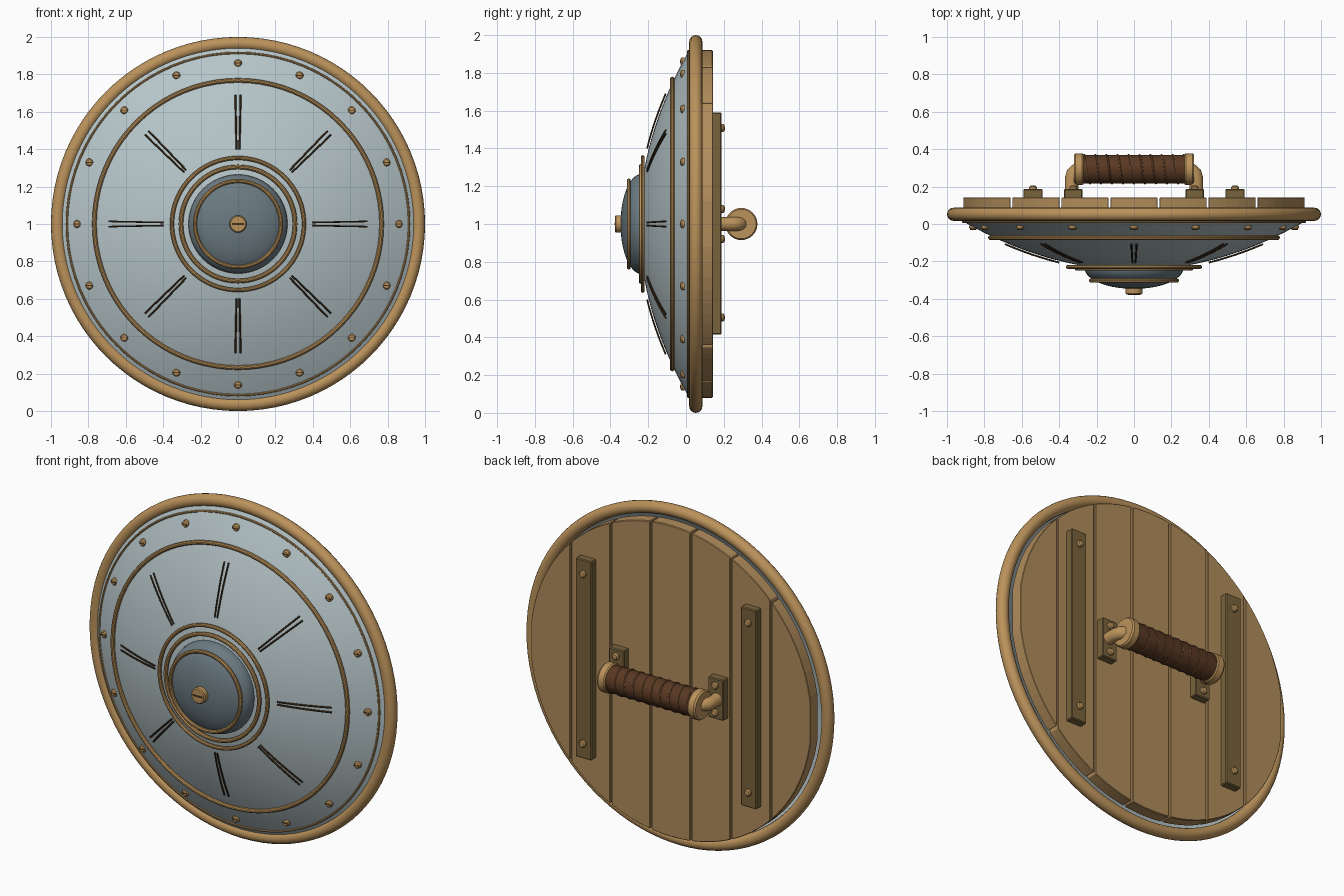
import bpy, bmesh, math
from mathutils import Vector, Matrix

if "Cube" in bpy.data.objects:
    bpy.data.objects.remove(bpy.data.objects["Cube"])

C = Vector((0, 0, 1))          # shield centre


def mat(name, r, g, b):
    m = bpy.data.materials.new(name)
    m.diffuse_color = (r, g, b, 1)
    m.use_nodes = True
    m.node_tree.nodes["Principled BSDF"].inputs["Base Color"].default_value = m.diffuse_color
    return m


BRONZE = mat("bronze", 0.50, 0.29, 0.105)
STEEL = mat("pale_steel", 0.47, 0.56, 0.58)
DARK_STEEL = mat("dark_steel", 0.145, 0.195, 0.22)
WOOD = mat("plank_wood", 0.44, 0.265, 0.105)
BATTEN = mat("batten_wood", 0.19, 0.125, 0.045)
LEATHER = mat("leather", 0.10, 0.04, 0.016)
CORD = mat("leather_cord", 0.19, 0.085, 0.035)
DARK = mat("groove_brown", 0.06, 0.033, 0.012)


def add(name, mesh, m, smooth=True, bevel=0):
    ob = bpy.data.objects.new(name, mesh)
    bpy.context.collection.objects.link(ob)
    mesh.materials.clear()
    mesh.materials.append(m)
    if bevel:
        b = ob.modifiers.new("bevel", 'BEVEL')
        b.width, b.segments = bevel, 1
    if smooth:
        bpy.ops.object.select_all(action='DESELECT')
        ob.select_set(True)
        bpy.context.view_layer.objects.active = ob
        bpy.ops.object.shade_smooth_by_angle(angle=math.radians(32))
    return ob


def from_bm(name, bm, m, **kw):
    bmesh.ops.recalc_face_normals(bm, faces=bm.faces[:])
    me = bpy.data.meshes.new(name)
    bm.to_mesh(me)
    bm.free()
    return add(name, me, m, **kw)


def lathe(name, profile, m, seg=64, axis='Y', at=C, closed=False):
    """Revolve (radius, position along axis) points."""
    bm = bmesh.new()
    if axis == 'Y':
        vs = [bm.verts.new((r, p, 0)) for r, p in profile]
        ax = (0, 1, 0)
    else:
        vs = [bm.verts.new((p, 0, r)) for r, p in profile]
        ax = (1, 0, 0)
    es = [bm.edges.new(e) for e in zip(vs, vs[1:])]
    if closed:
        es.append(bm.edges.new((vs[-1], vs[0])))
    bmesh.ops.spin(bm, geom=vs + es, cent=(0, 0, 0), axis=ax,
                   angle=2 * math.pi, steps=seg, use_duplicate=False)
    bmesh.ops.remove_doubles(bm, verts=bm.verts[:], dist=1e-5)
    bmesh.ops.translate(bm, verts=bm.verts[:], vec=at)
    return from_bm(name, bm, m)


def ring(name, major, minor, y, m, seg=80, sides=10):
    pts = [(major + minor * math.cos(2 * math.pi * i / sides),
            y + minor * math.sin(2 * math.pi * i / sides)) for i in range(sides)]
    return lathe(name, pts, m, seg, closed=True)


def box(name, lo, hi, m, bevel=0):
    bm = bmesh.new()
    lo, hi = Vector(lo), Vector(hi)
    bmesh.ops.create_cube(bm, size=1, matrix=Matrix.Translation((lo + hi) / 2)
                          @ Matrix.Diagonal((*(hi - lo), 1)))
    return from_bm(name, bm, m, smooth=False, bevel=bevel)


def tube(name, pts, rad, m, res=2):
    cu = bpy.data.curves.new(name, 'CURVE')
    cu.dimensions = '3D'
    cu.bevel_depth, cu.bevel_resolution, cu.use_fill_caps = rad, res, True
    sp = cu.splines.new('POLY')
    sp.points.add(len(pts) - 1)
    for p, q in zip(sp.points, pts):
        p.co = (*q, 1)
    tmp = bpy.data.objects.new(name + "_curve", cu)
    bpy.context.collection.objects.link(tmp)
    dg = bpy.context.evaluated_depsgraph_get()
    me = bpy.data.meshes.new_from_object(tmp.evaluated_get(dg))
    bpy.data.objects.remove(tmp)
    return add(name, me, m)


def rivet(name, x, y, z, side):
    """Flattened round head; side -1 faces front, +1 faces back."""
    lathe(name, [(0, -0.012 * side), (0.021, -0.012 * side), (0.021, 0.002 * side),
                 (0.015, 0.009 * side), (0, 0.012 * side)], BRONZE, 16, at=(x, y, z))


def face_y(r):                 # curve of the shield face
    return -0.247 + 0.312 * r * r


# Domed steel face
front = [(r / 20, face_y(r / 20)) for r in range(0, 20)]
back = [(r, y + 0.018) for r, y in reversed(front)]
lathe("shield_face", front + back, STEEL, 64)

# Rim and decorative rings
ring("rim", 0.965, 0.035, 0.052, BRONZE, 96, 16)
ring("outer_thin_ring", 0.915, 0.006, face_y(0.915) - 0.002, BRONZE)
ring("middle_ring", 0.768, 0.012, -0.073, BRONZE)
ring("inner_ring_large", 0.353, 0.011, -0.229, BRONZE)
ring("inner_ring_small", 0.305, 0.012, -0.238, BRONZE)

# Central boss with its ring and stud
boss = [(0.265, -0.21)] + [(0.265 * math.cos(t * math.pi / 20),
        -0.235 - 0.112 * math.sin(t * math.pi / 20)) for t in range(10)] + [(0, -0.347)]
lathe("boss", boss, DARK_STEEL, 48)
ring("boss_ring", 0.230, 0.011, -0.303, BRONZE, 64)
lathe("boss_stud", [(0, -0.30), (0.046, -0.30), (0.046, -0.371), (0.040, -0.377),
                    (0, -0.377)], BRONZE, 24)
box("boss_stud_slot", (-0.032, -0.379, 0.995), (0.032, -0.375, 1.005), DARK)

# Rivets with slots around the face
for i in range(16):
    a = i * math.pi / 8
    x, z = 0.86 * math.cos(a), 1 + 0.86 * math.sin(a)
    rivet(f"face_rivet_{i}", x, -0.02, z, -1)
    box(f"face_rivet_slot_{i}", (x - 0.017, -0.0325, z - 0.0025),
        (x + 0.017, -0.029, z + 0.0025), DARK)

# Paired radial strips
for i in range(8):
    a = i * math.pi / 4
    u = Vector((math.cos(a), 0, math.sin(a)))
    v = Vector((-math.sin(a), 0, math.cos(a)))
    for s in (-1, 1):
        pts = []
        for k in range(7):
            r = 0.40 + 0.29 * k / 6
            pts.append(C + u * r + v * s * (0.008 + 0.006 * k / 6)
                       + Vector((0, face_y(r) - 0.009, 0)))
        tube(f"radial_strip_{i}_{'a' if s < 0 else 'b'}", pts, 0.005, DARK, 1)

# Back planks, clipped to a circle
R, W, GAP = 0.92, 0.262, 0.005
for i in range(7):
    x0, x1 = max((i - 3.5) * W + GAP, -R + 0.001), min((i - 2.5) * W - GAP, R - 0.001)
    xs = [x0 + (x1 - x0) * (1 - math.cos(math.pi * k / 12)) / 2 for k in range(13)]
    top = [(x, math.sqrt(R * R - x * x)) for x in xs]
    outline = top + [(x, -z) for x, z in reversed(top)]
    bm = bmesh.new()
    f = bm.faces.new([bm.verts.new((x, 0.07, 1 + z)) for x, z in outline])
    ex = bmesh.ops.extrude_face_region(bm, geom=[f])
    bmesh.ops.translate(bm, vec=(0, 0.072, 0),
                        verts=[g for g in ex['geom'] if isinstance(g, bmesh.types.BMVert)])
    from_bm(f"plank_{i}", bm, WOOD, smooth=False, bevel=0.004)

for s, side in ((-1, "left"), (1, "right")):
    # Vertical battens
    x = 0.54 * s
    box(f"batten_{side}", (x - 0.052, 0.138, 0.415), (x + 0.052, 0.188, 1.59), BATTEN, 0.005)
    for z in (0.505, 1.508):
        rivet(f"batten_rivet_{side}_{z}", x, 0.195, z, 1)
    # Handle mounts and bent posts
    x = 0.325 * s
    box(f"handle_plate_{side}", (x - 0.05, 0.138, 0.88), (x + 0.05, 0.188, 1.12), BATTEN, 0.005)
    for z in (0.92, 1.08):
        rivet(f"plate_rivet_{side}_{z}", x, 0.195, z, 1)
    tube(f"handle_post_{side}", [(0.333 * s, 0.17, 1), (0.333 * s, 0.245, 1),
         (0.326 * s, 0.27, 1), (0.308 * s, 0.286, 1), (0.28 * s, 0.293, 1)], 0.037, BRONZE, 4)
    # End collars of the grip
    lathe(f"grip_collar_{side}", [(0, 0.27 * s), (0.080, 0.27 * s), (0.085, 0.277 * s),
          (0.085, 0.312 * s), (0.078, 0.322 * s), (0, 0.322 * s)], BRONZE, 32, 'X', (0, 0.293, 1))

# Leather grip with spiral cord
lathe("grip", [(0, -0.28), (0.077, -0.28), (0.077, 0.28), (0, 0.28)],
      LEATHER, 32, 'X', (0, 0.293, 1))
N, TURNS = 200, 9
tube("grip_cord", [(-0.265 + 0.53 * k / N,
                    0.293 + 0.077 * math.cos(2 * math.pi * TURNS * k / N),
                    1 + 0.077 * math.sin(2 * math.pi * TURNS * k / N))
                   for k in range(N + 1)], 0.005, CORD, 1)
